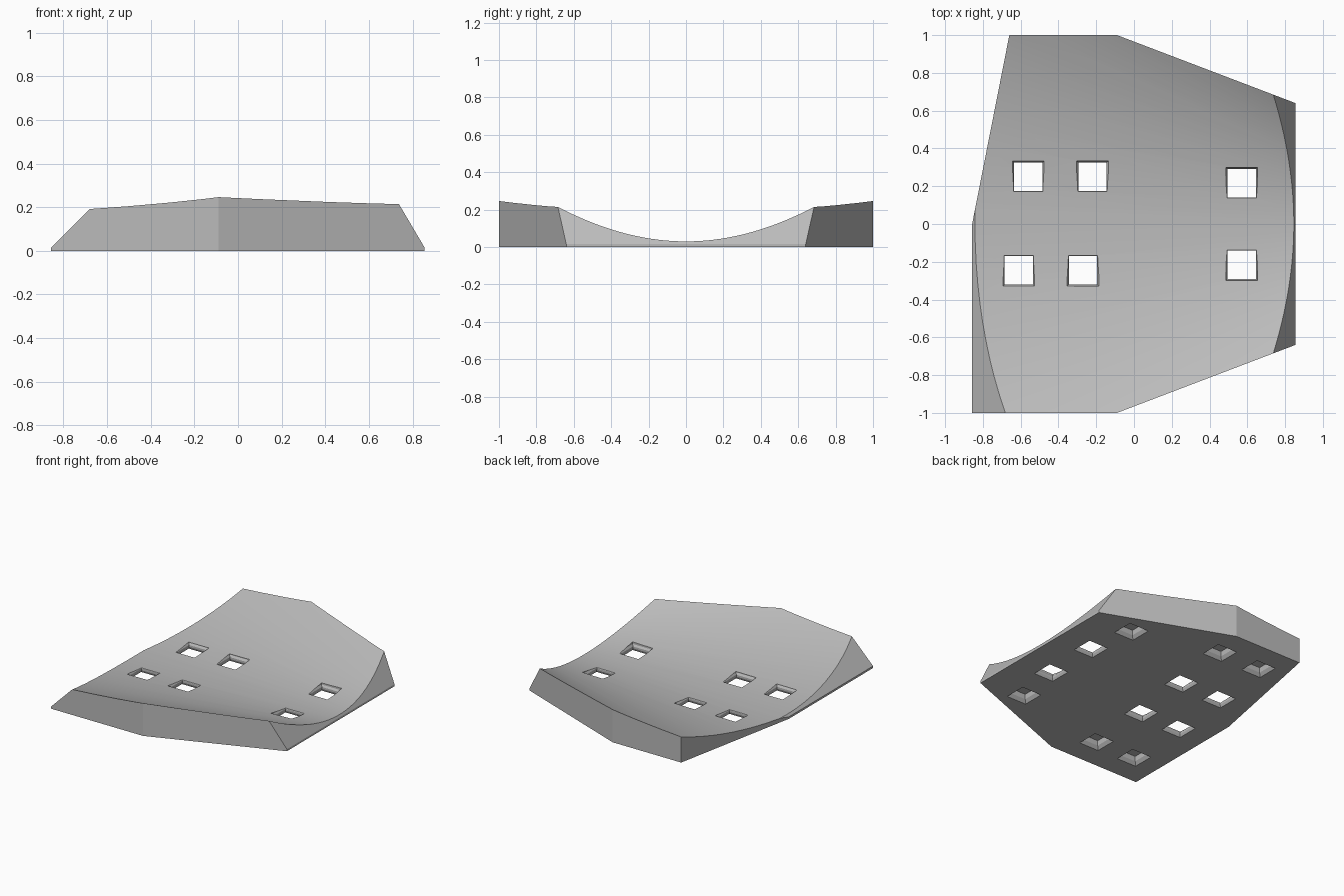
import bpy, bmesh, math
from mathutils import Vector

if "Cube" in bpy.data.objects:
    bpy.data.objects.remove(bpy.data.objects["Cube"], do_unlink=True)

grey = bpy.data.materials.new("plain grey")
grey.use_nodes = True
grey.diffuse_color = (0.5, 0.5, 0.5, 1)
grey.node_tree.nodes["Principled BSDF"].inputs["Base Color"].default_value = (0.5, 0.5, 0.5, 1)


def make_object(name, bm):
    bmesh.ops.recalc_face_normals(bm, faces=bm.faces)
    mesh = bpy.data.meshes.new(name)
    bm.to_mesh(mesh)
    bm.free()
    mesh.materials.append(grey)
    obj = bpy.data.objects.new(name, mesh)
    bpy.context.collection.objects.link(obj)
    return obj


def loft(bm, rings):
    """Skin equal-length closed rings and cap both ends."""
    rows = [[bm.verts.new(p) for p in ring] for ring in rings]
    n = len(rows[0])
    for a, b in zip(rows, rows[1:]):
        for i in range(n):
            j = (i + 1) % n
            bm.faces.new((a[i], a[j], b[j], b[i]))
    bm.faces.new(rows[0])
    bm.faces.new(rows[-1])


def trough_section(x, strips=40, spread=math.radians(36)):
    """Flat base with a circular hollow whose radius shrinks along x."""
    radius = 2.31 - 1.28 * x
    angles = [spread * (2 * i / strips - 1) for i in range(strips + 1)]
    arc = [(x, radius * math.sin(a), 0.03 + radius * (1 - math.cos(a))) for a in angles]
    return arc + [(x, arc[-1][1], 0), (x, arc[0][1], 0)]


def trim(bm, point, normal):
    """Cut away everything beyond a plane and close the cut."""
    bmesh.ops.bisect_plane(bm, geom=bm.verts[:] + bm.edges[:] + bm.faces[:], dist=1e-5,
                           plane_co=point, plane_no=Vector(normal).normalized(),
                           clear_outer=True)
    open_edges = [e for e in bm.edges if e.is_boundary]
    if open_edges:
        bmesh.ops.holes_fill(bm, edges=open_edges, sides=0)


# Body: conical trough trimmed to its outline and to the two sloping ends
bm = bmesh.new()
loft(bm, [trough_section(-0.9), trough_section(0.9)])
outline = [(-0.857, -1), (-0.09, -1), (0.855, -0.64), (0.855, 0.64),
           (-0.09, 1), (-0.66, 1), (-0.857, 0)]
for (ax, ay), (bx, by) in zip(outline, outline[1:] + outline[:1]):
    trim(bm, (ax, ay, 0), (by - ay, ax - bx, 0))
trim(bm, (0.855, 0, 0.015), (0.195, 0, 0.115))
trim(bm, (-0.857, 0, 0.015), (-1, 0, 1))
body = make_object("trough_body", bm)

# Cutters: waisted square openings and stepped blind pockets, as (height, half width)
opening = [(-0.02, 0.088), (0, 0.083), (0.018, 0.075), (0.032, 0.075), (0.045, 0.084), (0.15, 0.086)]
pocket = [(-0.02, 0.088), (0, 0.083), (0.025, 0.065), (0.06, 0.06)]
openings = [(-0.56, 0.25), (-0.22, 0.25), (-0.61, -0.245), (-0.27, -0.245),
            (0.57, 0.215), (0.57, -0.215)]
pockets = [(-0.5, 0.75), (-0.15, 0.75), (-0.63, -0.75), (-0.29, -0.75),
           (0.51, 0.58), (0.51, -0.58)]
bm = bmesh.new()
for shape, places in ((opening, openings), (pocket, pockets)):
    for x, y in places:
        loft(bm, [[(x + sx * h, y + sy * h, z) for sx, sy in ((-1, -1), (1, -1), (1, 1), (-1, 1))]
                  for z, h in shape])
cutter = make_object("socket_cutter", bm)
cutter.hide_render = True

# Cut the sockets and finish the shading
cut = body.modifiers.new("sockets", "BOOLEAN")
cut.operation = "DIFFERENCE"
cut.solver = "EXACT"
cut.object = cutter
bpy.ops.object.select_all(action="DESELECT")
body.select_set(True)
bpy.context.view_layer.objects.active = body
bpy.ops.object.modifier_apply(modifier=cut.name)
bpy.data.objects.remove(cutter, do_unlink=True)
bpy.ops.object.shade_smooth_by_angle(angle=math.radians(20))
